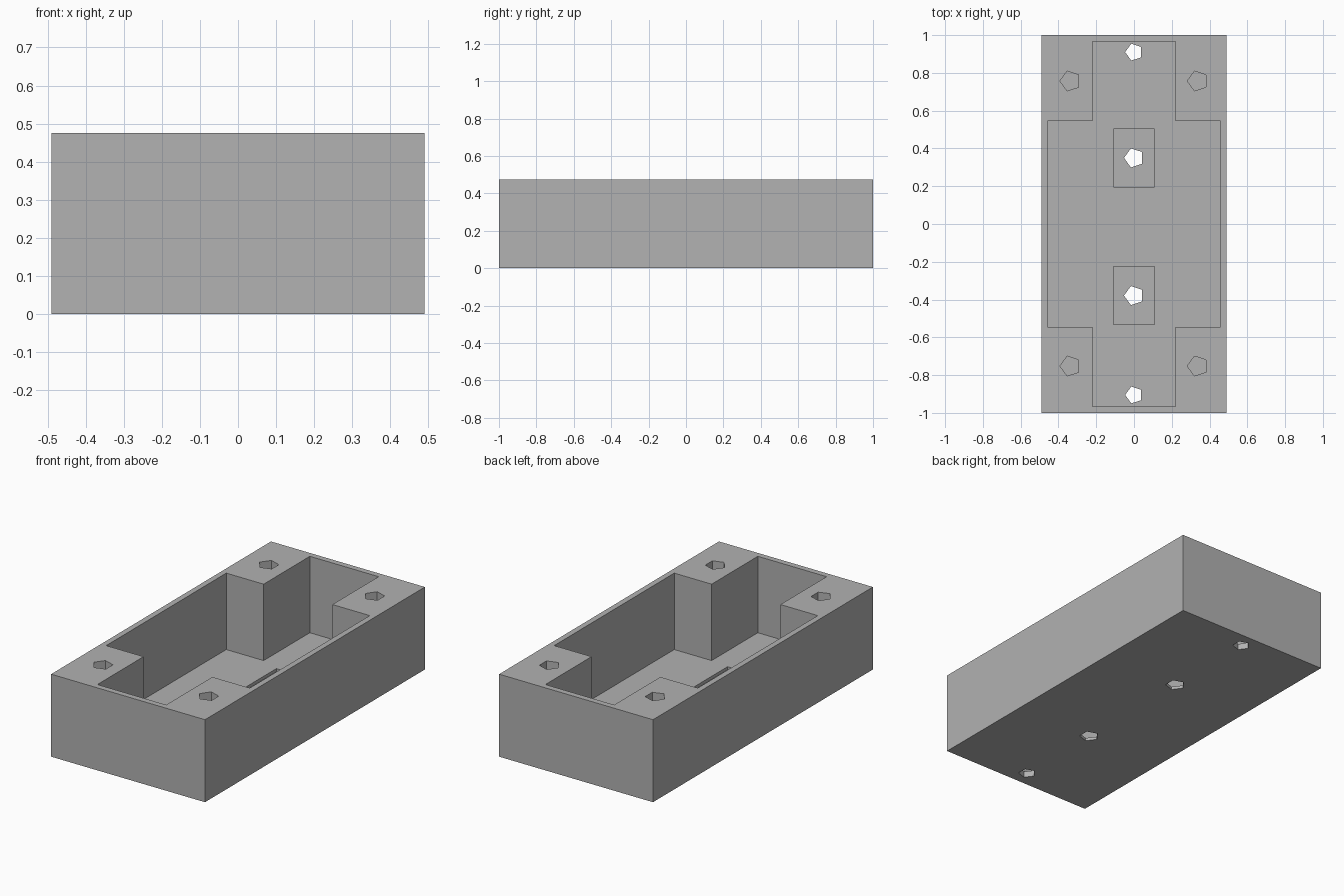
import bpy, bmesh, math

if "Cube" in bpy.data.objects:
    bpy.data.objects.remove(bpy.data.objects["Cube"])

HALF_W, HALF_L, HEIGHT = 0.49, 1.0, 0.475
FLOOR = 0.035          # top of the cavity floor
RECESS = 0.017         # bottom of the shallow floor pockets
OVER = HEIGHT + 0.1    # cutters stick out above the top

grey = bpy.data.materials.new("grey_plastic")
grey.diffuse_color = (0.445, 0.445, 0.445, 1)
grey.use_nodes = True
grey.node_tree.nodes["Principled BSDF"].inputs["Base Color"].default_value = grey.diffuse_color


def prism(name, outline, z0, z1):
    """Extrude a counter-clockwise outline from z0 to z1."""
    bm = bmesh.new()
    face = bm.faces.new([bm.verts.new((x, y, z0)) for x, y in outline])
    top = bmesh.ops.extrude_face_region(bm, geom=[face])["geom"]
    bmesh.ops.translate(bm, vec=(0, 0, z1 - z0),
                        verts=[v for v in top if isinstance(v, bmesh.types.BMVert)])
    bmesh.ops.recalc_face_normals(bm, faces=bm.faces[:])
    mesh = bpy.data.meshes.new(name)
    bm.to_mesh(mesh)
    bm.free()
    mesh.materials.append(grey)
    ob = bpy.data.objects.new(name, mesh)
    bpy.context.collection.objects.link(ob)
    return ob


def rect(x, y, hx, hy):
    return [(x - hx, y - hy), (x + hx, y - hy), (x + hx, y + hy), (x - hx, y + hy)]


def pentagon(x, y, r):
    """Five-sided hole with one corner pointing to -x."""
    return [(x + r * math.cos(math.pi + k * math.tau / 5),
             y + r * math.sin(math.pi + k * math.tau / 5)) for k in range(5)]


def cut(body, cutter):
    """Subtract the cutter, apply the result and remove the cutter."""
    cutter.hide_render = True
    mod = body.modifiers.new("cut", "BOOLEAN")
    mod.operation, mod.solver, mod.object = "DIFFERENCE", "EXACT", cutter
    bpy.context.view_layer.objects.active = body
    bpy.ops.object.modifier_apply(modifier=mod.name)
    bpy.data.objects.remove(cutter)


# Solid block
box = prism("enclosure_box", rect(0, 0, HALF_W, HALF_L), 0, HEIGHT)

# Cross-shaped cavity that leaves four corner posts
wx, wy, nx, ny = 0.457, 0.546, 0.219, 0.966
cross = [(-nx, -ny), (nx, -ny), (nx, -wy), (wx, -wy), (wx, wy), (nx, wy),
         (nx, ny), (-nx, ny), (-nx, wy), (-wx, wy), (-wx, -wy), (-nx, -wy)]
cut(box, prism("cavity_cutter", cross, FLOOR, OVER))

# Shallow floor pockets, each with a hole through the bottom
for y in (0.35, -0.379):
    cut(box, prism("pocket_cutter", rect(0, y, 0.108, 0.153), RECESS, 0.2))
    cut(box, prism("pocket_hole_cutter", pentagon(0, y, 0.053), -0.1, 0.2))

# Holes through the floor at both ends
for y in (0.91, -0.905):
    cut(box, prism("end_hole_cutter", pentagon(0, y, 0.047), -0.1, 0.2))

# Blind screw holes in the corner posts
for x in (-0.337, 0.337):
    for y in (0.757, -0.752):
        cut(box, prism("screw_hole_cutter", pentagon(x, y, 0.055), 0.22, OVER))
